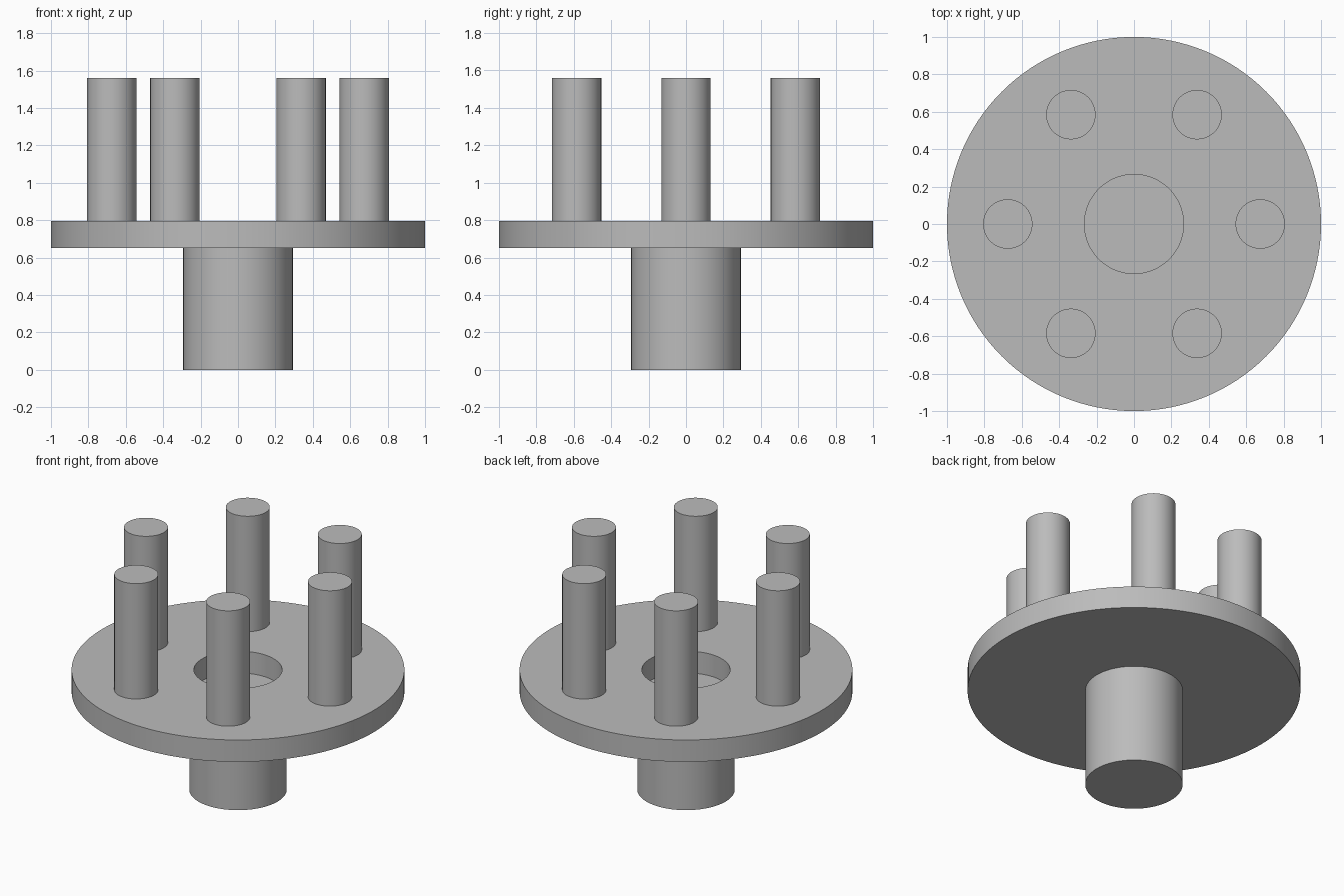
import bpy
import bmesh
from math import cos, sin, pi, radians
from mathutils import Matrix, Vector

default = bpy.data.objects.get("Cube")
if default:
    bpy.data.objects.remove(default, do_unlink=True)

# Single plain grey
grey = bpy.data.materials.new("plain_grey")
grey.use_nodes = True
colour = (0.5, 0.5, 0.5, 1)
grey.diffuse_color = colour
grey.node_tree.nodes["Principled BSDF"].inputs["Base Color"].default_value = colour

PLATE_BOTTOM, PLATE_TOP, PEG_TOP = 0.65, 0.795, 1.56
HUB_RADIUS, HOLE_RADIUS = 0.293, 0.265
PEG_RADIUS, PEG_CIRCLE = 0.132, 0.675


def finish(name, bm):
    """Turn a bmesh into a smooth-shaded object with sharp rims."""
    bmesh.ops.recalc_face_normals(bm, faces=bm.faces)
    mesh = bpy.data.meshes.new(name)
    bm.to_mesh(mesh)
    bm.free()
    mesh.materials.append(grey)
    obj = bpy.data.objects.new(name, mesh)
    bpy.context.collection.objects.link(obj)
    bpy.ops.object.select_all(action="DESELECT")
    obj.select_set(True)
    bpy.context.view_layer.objects.active = obj
    bpy.ops.object.shade_smooth_by_angle(angle=radians(30))
    return obj


def cylinder(name, radius, bottom, top, x=0, y=0, sides=64):
    bm = bmesh.new()
    bmesh.ops.create_cone(bm, cap_ends=True, segments=sides,
                          radius1=radius, radius2=radius, depth=top - bottom,
                          matrix=Matrix.Translation((x, y, (bottom + top) / 2)))
    return finish(name, bm)


def ring(name, inner, outer, bottom, top, sides=128):
    """Spin a rectangular section around the z axis."""
    bm = bmesh.new()
    section = [(inner, bottom), (outer, bottom), (outer, top), (inner, top)]
    verts = [bm.verts.new((r, 0, z)) for r, z in section]
    edges = [bm.edges.new((verts[i], verts[i - 1])) for i in range(len(verts))]
    bmesh.ops.spin(bm, geom=verts + edges, cent=Vector(), axis=(0, 0, 1),
                   angle=2 * pi, steps=sides, use_merge=True)
    bmesh.ops.remove_doubles(bm, verts=bm.verts, dist=0.0001)
    return finish(name, bm)


# Solid hub below, its top forming the floor of the plate's hole
cylinder("hub", HUB_RADIUS, 0, PLATE_BOTTOM, sides=96)

# Round plate with a central hole
ring("plate", HOLE_RADIUS, 1, PLATE_BOTTOM, PLATE_TOP)

# Six pegs evenly spaced on the plate
for i in range(6):
    a = i * pi / 3
    cylinder(f"peg_{i + 1}", PEG_RADIUS, PLATE_TOP, PEG_TOP,
             PEG_CIRCLE * cos(a), PEG_CIRCLE * sin(a))
